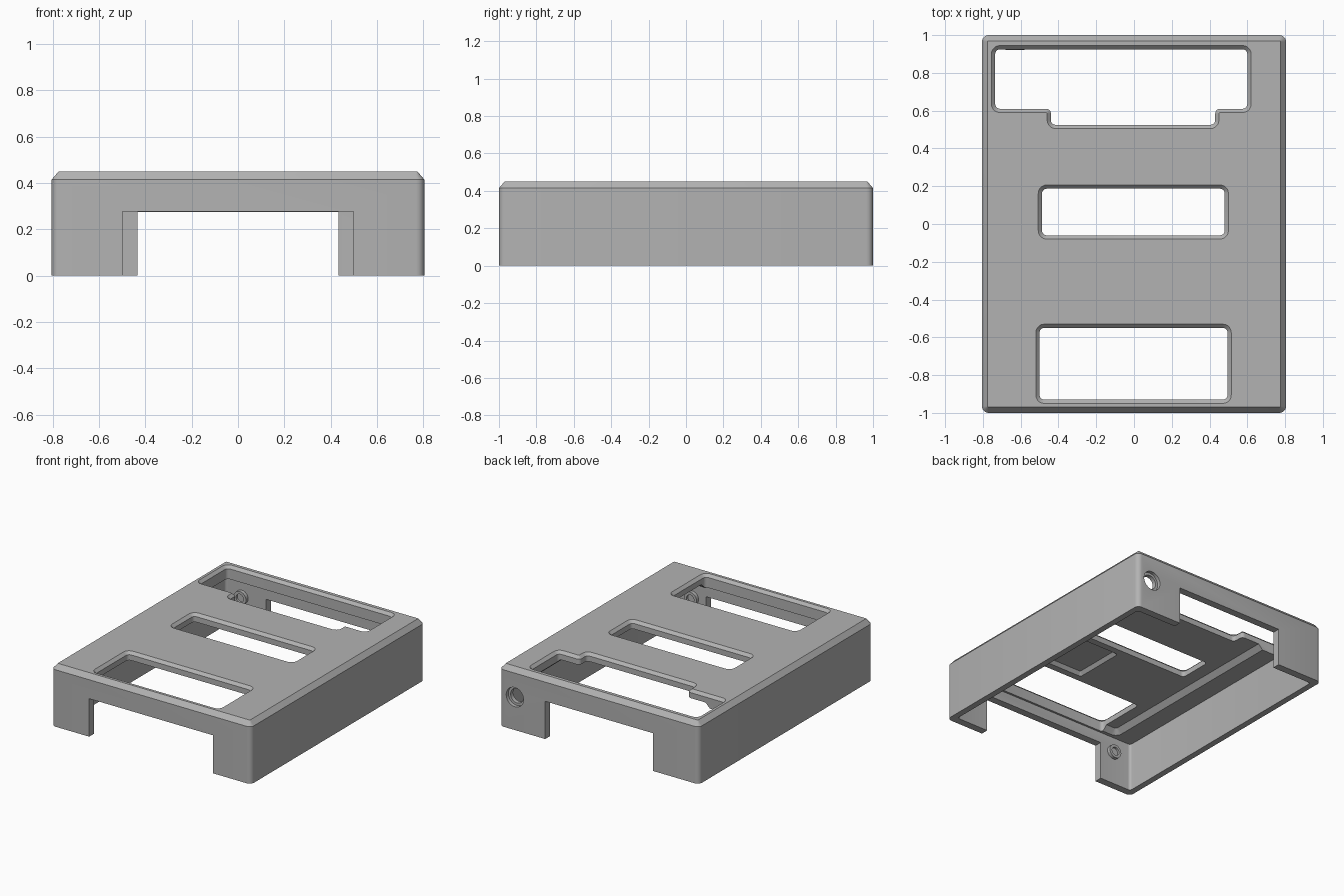
import bpy, bmesh, math
from mathutils import Vector, Matrix

cube = bpy.data.objects.get("Cube")
if cube:
    bpy.data.objects.remove(cube, do_unlink=True)

grey = bpy.data.materials.new("mid_grey")
grey.use_nodes = True
grey.diffuse_color = (0.45, 0.45, 0.45, 1)
grey.node_tree.nodes["Principled BSDF"].inputs["Base Color"].default_value = (0.45, 0.45, 0.45, 1)


def make_object(name, bm):
    bmesh.ops.recalc_face_normals(bm, faces=bm.faces)
    mesh = bpy.data.meshes.new(name)
    bm.to_mesh(mesh)
    bm.free()
    mesh.materials.append(grey)
    obj = bpy.data.objects.new(name, mesh)
    bpy.context.collection.objects.link(obj)
    return obj


def rect(x0, x1, y0, y1):
    return [(x0, y0), (x1, y0), (x1, y1), (x0, y1)]


def outline(corners, grow, radius, steps=5):
    """Square-cornered outline, grown outward, with rounded corners."""
    pts = [Vector(c) for c in corners]
    ring = []
    for i, p in enumerate(pts):
        a = (p - pts[i - 1]).normalized()
        b = (pts[(i + 1) % len(pts)] - p).normalized()
        convex = a.x * b.y - a.y * b.x > 0
        r = max(0.004, radius + (grow if convex else -grow))
        corner = p + grow * Vector((a.y + b.y, -a.x - b.x))
        centre = corner - a * r + b * r
        for s in range(steps + 1):
            t = s / steps * math.pi / 2
            ring.append(centre - b * r * math.cos(t) + a * r * math.sin(t))
    return ring


def loft(name, corners, radius, levels):
    """Solid through outlines at (height, growth) levels."""
    bm = bmesh.new()
    rings = [[bm.verts.new((p.x, p.y, z)) for p in outline(corners, grow, radius)]
             for z, grow in levels]
    for low, high in zip(rings, rings[1:]):
        for i in range(len(low)):
            j = (i + 1) % len(low)
            bm.faces.new((low[i], low[j], high[j], high[i]))
    bm.faces.new(rings[0][::-1])
    bm.faces.new(rings[-1])
    return make_object(name, bm)


def rod(name, x, z, y0, y1, radius):
    bm = bmesh.new()
    place = Matrix.Translation((x, (y0 + y1) / 2, z)) @ Matrix.Rotation(math.pi / 2, 4, 'X')
    bmesh.ops.create_cone(bm, cap_ends=True, segments=32, radius1=radius, radius2=radius,
                          depth=y1 - y0, matrix=place)
    return make_object(name, bm)


def cut(obj, cutter):
    cutter.hide_render = True
    mod = obj.modifiers.new("cut", 'BOOLEAN')
    mod.operation, mod.solver, mod.object = 'DIFFERENCE', 'EXACT', cutter
    bpy.context.view_layer.objects.active = obj
    bpy.ops.object.modifier_apply(modifier=mod.name)
    bpy.data.objects.remove(cutter, do_unlink=True)


def smooth(obj):
    bpy.ops.object.select_all(action='DESELECT')
    obj.select_set(True)
    bpy.context.view_layer.objects.active = obj
    bpy.ops.object.shade_smooth_by_angle(angle=math.radians(30))


# Outer shell with chamfered top edge
shell = loft("case_shell", rect(-0.805, 0.805, -1, 1), 0.035,
             [(0, 0), (0.415, 0), (0.45, -0.03)])

# Hollow inside, raised ceiling with sloped edges, and a shallow ceiling pocket
cut(shell, loft("cavity", rect(-0.76, 0.76, -0.945, 0.945), 0.02, [(-0.1, 0), (0.355, 0)]))
cut(shell, loft("ceiling", rect(-0.62, 0.62, -0.92, 0.92), 0.05,
                [(0.3, 0), (0.355, 0), (0.39, -0.035)]))
cut(shell, loft("pocket", rect(0.05, 0.48, -0.5, -0.11), 0.02,
                [(0.3, 0), (0.39, 0), (0.415, -0.02)]))

# Openings in the end walls
cut(shell, loft("front_gap", rect(-0.5, 0.5, -1.1, -0.9), 0.004, [(-0.2, 0), (0.277, 0)]))
cut(shell, loft("back_gap", rect(-0.435, 0.435, 0.9, 1.1), 0.004, [(-0.2, 0), (0.275, 0)]))

# Top windows with chamfered rims
stepped = [(-0.735, 0.61), (-0.44, 0.61), (-0.44, 0.525), (0.43, 0.525),
           (0.43, 0.61), (0.6, 0.61), (0.6, 0.925), (-0.735, 0.925)]
windows = [rect(-0.5, 0.495, -0.93, -0.55), rect(-0.487, 0.48, -0.06, 0.187), stepped]
for corners in windows:
    cut(shell, loft("window", corners, 0.025,
                    [(0.3, 0), (0.43, 0), (0.45, 0.02), (0.47, 0.02)]))

# Stepped round hole in the back wall
cut(shell, rod("counterbore", 0.68, 0.24, 0.975, 1.1, 0.07))
cut(shell, rod("bore", 0.68, 0.24, 0.9, 1.1, 0.052))
smooth(shell)

# Small hollow bosses on the inside of the end walls
bosses = [("front_left_boss", 0.61, -0.95, -0.92), ("front_right_boss", -0.61, -0.95, -0.92),
          ("back_right_boss", -0.63, 0.92, 0.95)]
for name, x, y0, y1 in bosses:
    boss = rod(name, x, 0.24, y0, y1, 0.05)
    inner = -0.935 if y0 < 0 else 0.935
    cut(boss, rod("boss_bore", x, 0.24, min(inner, inner * 0.9), max(inner, inner * 0.9), 0.03))
    smooth(boss)
